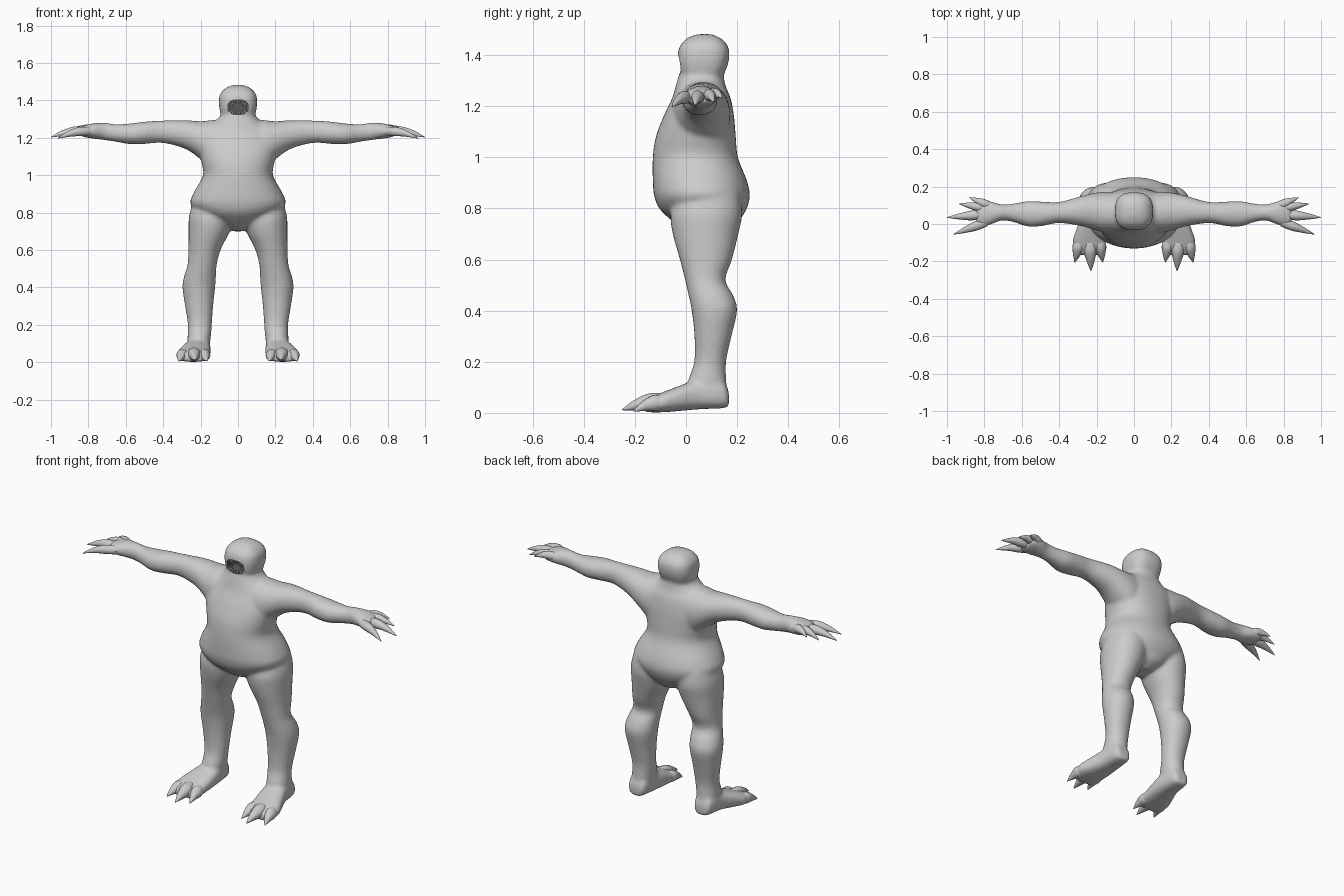
import bpy, bmesh, math
from mathutils import Vector

if "Cube" in bpy.data.objects:
    bpy.data.objects.remove(bpy.data.objects["Cube"], do_unlink=True)


def material(name, value):
    mat = bpy.data.materials.new(name)
    mat.use_nodes = True
    color = (value, value, value, 1)
    mat.diffuse_color = color
    mat.node_tree.nodes["Principled BSDF"].inputs["Base Color"].default_value = color
    return mat


skin = material("grey skin", 0.6)
dark = material("dark mouth", 0.1)


def refine(rows, steps=5):
    """Catmull-Rom interpolation of rows of numbers."""
    out = []
    for i in range(len(rows) - 1):
        p = [rows[max(0, min(len(rows) - 1, i + k))] for k in (-1, 0, 1, 2)]
        for s in range(steps):
            t = s / steps
            out.append([b + t / 2 * (c - a + t * (2*a - 5*b + 4*c - d + t * (3*(b - c) + d - a)))
                        for a, b, c, d in zip(*p)])
    return out + [list(rows[-1])]


def skin_rings(bm, rings):
    """Join closed rings of points into a capped tube."""
    loops = [[bm.verts.new(p) for p in ring] for ring in rings]
    n = len(loops[0])
    faces = [bm.faces.new((a[i], a[(i + 1) % n], b[(i + 1) % n], b[i]))
             for a, b in zip(loops, loops[1:]) for i in range(n)]
    faces += [bm.faces.new(loops[0]), bm.faces.new(loops[-1])]
    bmesh.ops.recalc_face_normals(bm, faces=faces)


def loft(bm, axis, rows, power=2.0, side=1, n=40):
    """Rows: position on axis, then low and high limits on the other two axes."""
    others = [a for a in range(3) if a != axis]
    rings = []
    for t, u0, u1, v0, v1 in refine(rows):
        ring = []
        for i in range(n):
            a = math.tau * i / n
            c, s = math.cos(a), math.sin(a)
            p = Vector()
            p[axis] = t
            p[others[0]] = (u0 + u1) / 2 + (u1 - u0) / 2 * math.copysign(abs(c) ** (2 / power), c)
            p[others[1]] = (v0 + v1) / 2 + (v1 - v0) / 2 * math.copysign(abs(s) ** (2 / power), s)
            p.x *= side
            ring.append(p)
        rings.append(ring)
    skin_rings(bm, rings)


def tube(bm, rows, side=1, n=14):
    """Round tapering tube through rows of x, y, z, radius."""
    pts = refine(rows)
    rings = []
    for i, (x, y, z, r) in enumerate(pts):
        d = Vector(pts[min(i + 1, len(pts) - 1)][:3]) - Vector(pts[max(i - 1, 0)][:3])
        q = d.to_track_quat('Z', 'Y')
        ring = [Vector((x, y, z)) + q @ Vector((math.cos(math.tau * k / n), math.sin(math.tau * k / n), 0)) * r
                for k in range(n)]
        rings.append([Vector((p.x * side, p.y, p.z)) for p in ring])
    skin_rings(bm, rings)


def make(name, bm, mats=(skin,)):
    me = bpy.data.meshes.new(name)
    bm.to_mesh(me)
    bm.free()
    for m in mats:
        me.materials.append(m)
    ob = bpy.data.objects.new(name, me)
    bpy.context.collection.objects.link(ob)
    return ob


def bake(ob):
    """Replace the mesh by its modified result."""
    dg = bpy.context.evaluated_depsgraph_get()
    me = bpy.data.meshes.new_from_object(ob.evaluated_get(dg))
    ob.modifiers.clear()
    ob.data = me


def smooth(ob, angle=50):
    bpy.ops.object.select_all(action='DESELECT')
    ob.select_set(True)
    bpy.context.view_layer.objects.active = ob
    bpy.ops.object.shade_smooth_by_angle(angle=math.radians(angle))


body_bm = bmesh.new()

# Torso: height, half width, front, back
torso = [(.70, .03, .03, .14), (.725, .08, -.02, .19), (.76, .15, -.065, .215), (.80, .215, -.105, .238),
         (.85, .255, -.125, .25), (.91, .235, -.13, .238), (1.0, .187, -.13, .203), (1.08, .198, -.118, .195),
         (1.16, .215, -.088, .188), (1.23, .19, -.055, .175), (1.28, .13, -.04, .155), (1.33, .085, -.025, .145),
         (1.36, .08, -.01, .14)]
loft(body_bm, 2, [(z, -w, w, f, b) for z, w, f, b in torso], 2.2)

# Head
head = [(1.30, .07, .0, .13), (1.32, .09, -.02, .145), (1.36, .1, -.031, .163), (1.40, .102, -.033, .17),
        (1.435, .095, -.024, .164), (1.465, .068, .004, .137), (1.482, .03, .045, .10)]
loft(body_bm, 2, [(z, -w, w, f, b) for z, w, f, b in head], 2.7)

# Legs: height, inner, outer, front, back
leg = [(.04, .16, .265, .02, .16), (.12, .147, .27, .008, .158), (.2, .14, .268, .032, .157),
       (.3, .133, .283, .033, .178), (.4, .122, .297, .022, .2), (.46, .118, .288, .01, .185),
       (.52, .114, .27, -.004, .154), (.6, .093, .265, -.024, .18), (.7, .045, .264, -.052, .205),
       (.78, .03, .262, -.06, .22), (.86, .05, .24, -.03, .21)]

# Feet: depth, inner, outer, bottom, top
foot = [(.168, .175, .25, .022, .08), (.14, .157, .267, .018, .13), (.05, .147, .28, .014, .13),
        (-.02, .146, .305, .008, .108), (-.08, .15, .326, .003, .085), (-.13, .152, .325, .002, .065),
        (-.165, .165, .315, .004, .045)]

# Arms: sideways position, front, back, bottom, top
arm = [(.04, -.03, .16, 1.06, 1.29), (.13, -.05, .172, 1.03, 1.295), (.2, -.035, .168, 1.085, 1.288),
       (.28, -.012, .15, 1.14, 1.294), (.4, .005, .118, 1.172, 1.292), (.5, -.012, .12, 1.167, 1.286),
       (.57, -.013, .122, 1.165, 1.277), (.65, .012, .108, 1.178, 1.272), (.71, .018, .105, 1.187, 1.28),
       (.77, -.005, .122, 1.195, 1.278), (.82, -.012, .125, 1.203, 1.266), (.845, .005, .11, 1.212, 1.257)]

for side in (1, -1):
    loft(body_bm, 2, leg, 2.1, side)
    loft(body_bm, 1, foot, 2.6, side)
    loft(body_bm, 0, arm, 2.1, side)

# Blend the parts into one skin
body = make("body", body_bm, (skin, dark))
remesh = body.modifiers.new("blend", 'REMESH')
remesh.mode = 'VOXEL'
remesh.voxel_size = .009
soften = body.modifiers.new("soften", 'SMOOTH')
soften.factor = .5
soften.iterations = 10
bake(body)

# Open mouth cavity
MW, MZ0, MZ1 = .054, 1.325, 1.402
cut_bm = bmesh.new()
loft(cut_bm, 1, [(-.1, -MW, MW, MZ0, MZ1), (-.02, -MW, MW, MZ0, MZ1), (.06, -MW, MW, MZ0, MZ1)], 2.8)
cutter = make("mouth_cutter", cut_bm)
cutter.hide_render = True
cut = body.modifiers.new("mouth", 'BOOLEAN')
cut.operation = 'DIFFERENCE'
cut.solver = 'EXACT'
cut.object = cutter
bake(body)
bpy.data.objects.remove(cutter, do_unlink=True)
body.data.materials.clear()
for m in (skin, dark):
    body.data.materials.append(m)
mid, half = (MZ0 + MZ1) / 2, (MZ1 - MZ0) / 2
for f in body.data.polygons:
    c = f.center
    inside = abs(c.x / MW) ** 2.8 + abs((c.z - mid) / half) ** 2.8 < 1.01
    f.material_index = int(inside and c.y < .07)
smooth(body)

# Teeth along both jaws, longest at the corners
teeth = bmesh.new()
for x in (-.042, -.028, -.01, .01, .028, .042):
    size = .03 if abs(x) > .02 else .014
    y = -.02 + abs(x) * .2
    for root, way in ((MZ1 - .004 - abs(x) * .2, -1), (MZ0 + .003 + abs(x) * .1, 1)):
        tube(teeth, [(x, y, root, .006), (x, y, root + way * size * .6, .004), (x, y, root + way * size, .0008)], n=8)
smooth(make("teeth", teeth))

# Clawed fingers and toes: root, tip and thickness
fingers = [((.77, .095, 1.24), (.88, .142, 1.232), .024),
           ((.79, .085, 1.24), (.935, .108, 1.216), .024),
           ((.81, .05, 1.235), (1.0, .035, 1.203), .026),
           ((.79, .01, 1.235), (.965, -.055, 1.196), .025)]
toes = [((.185, -.09, .042), (.167, -.205, .006), .032),
        ((.236, -.09, .045), (.23, -.25, .012), .036),
        ((.29, -.09, .042), (.316, -.205, .006), .032)]


def digit(bm, root, tip, r, arch, side):
    a, b = Vector(root), Vector(tip)
    rows = []
    for t, k in ((0, .9), (.3, 1), (.55, .75), (.8, .4), (1, .05)):
        p = a.lerp(b, t)
        rows.append((p.x, p.y, p.z + arch * math.sin(math.pi * t), r * k))
    tube(bm, rows, side)


for side, label in ((1, "left"), (-1, "right")):
    for part, group, arch in (("fingers", fingers, .012), ("toes", toes, .008)):
        bm = bmesh.new()
        for root, tip, r in group:
            digit(bm, root, tip, r, arch, side)
        smooth(make(label + "_" + part, bm))
